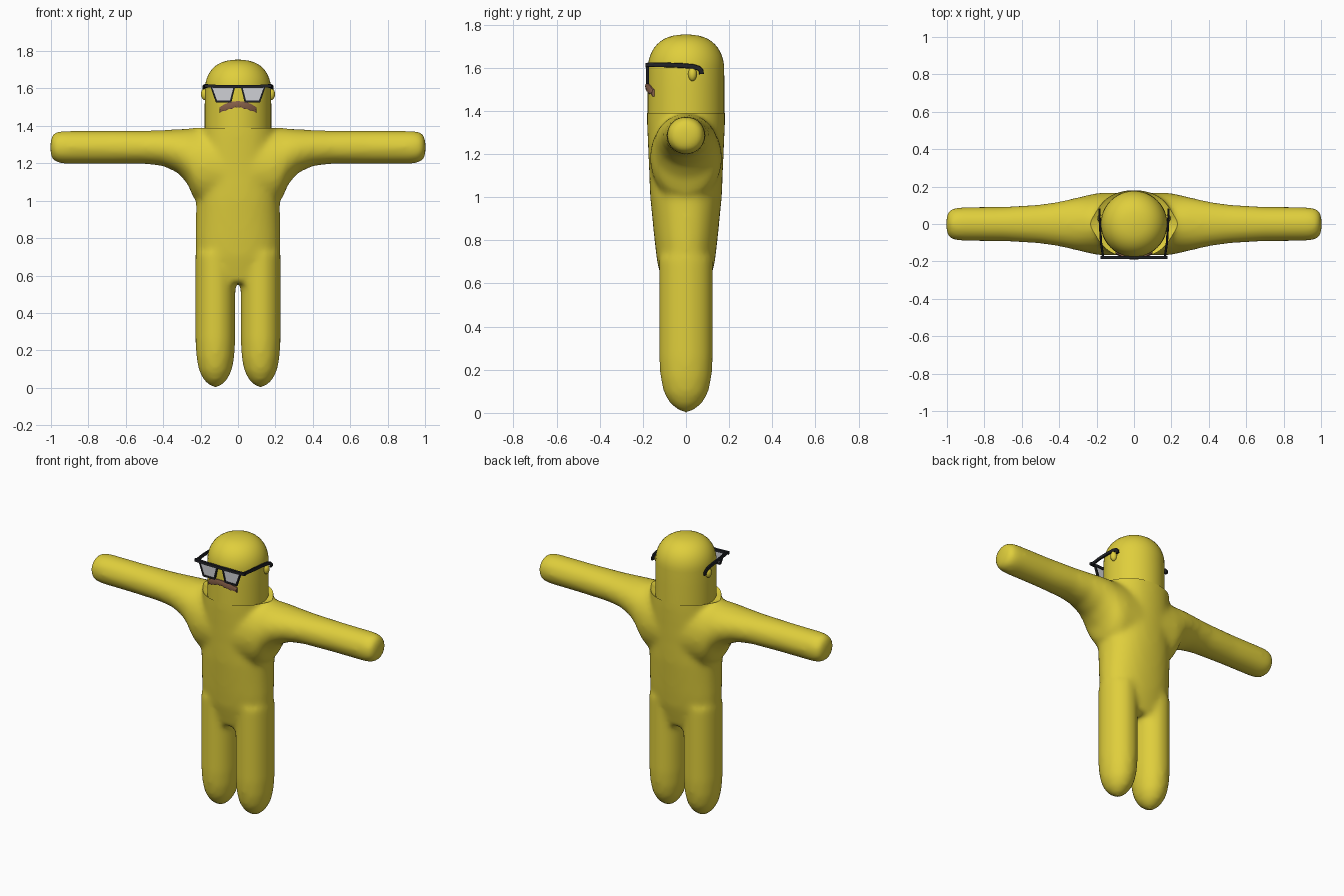
import bpy, bmesh, math
from mathutils import Vector

if "Cube" in bpy.data.objects:
    bpy.data.objects.remove(bpy.data.objects["Cube"])


def material(name, rgb):
    m = bpy.data.materials.new(name)
    m.diffuse_color = (*rgb, 1)
    m.use_nodes = True
    m.node_tree.nodes["Principled BSDF"].inputs["Base Color"].default_value = m.diffuse_color
    return m


YELLOW = material("yellow skin", (0.74, 0.62, 0.045))
BLACK = material("black frame", (0.015, 0.016, 0.02))
LENS = material("pale lens", (0.62, 0.63, 0.66))
BROWN = material("brown hair", (0.24, 0.115, 0.065))


def make(name, bm, mat, angle=None):
    bmesh.ops.recalc_face_normals(bm, faces=bm.faces)
    me = bpy.data.meshes.new(name)
    bm.to_mesh(me)
    bm.free()
    ob = bpy.data.objects.new(name, me)
    bpy.context.collection.objects.link(ob)
    me.materials.append(mat)
    bpy.ops.object.select_all(action='DESELECT')
    bpy.context.view_layer.objects.active = ob
    ob.select_set(True)
    if angle:
        bpy.ops.object.shade_smooth_by_angle(angle=math.radians(angle))
    return ob


def loft(bm, sections, n=40, p=2.0):
    """Closed skin over (centre, half axis u, half axis v) sections."""
    rings = []
    for c, u, v in sections:
        ring = []
        for i in range(n):
            a = 2 * math.pi * i / n
            ca, sa = math.cos(a), math.sin(a)
            ca = math.copysign(abs(ca) ** (2 / p), ca)
            sa = math.copysign(abs(sa) ** (2 / p), sa)
            ring.append(bm.verts.new(Vector(c) + Vector(u) * ca + Vector(v) * sa))
        rings.append(ring)
    for a, b in zip(rings, rings[1:]):
        for i in range(n):
            j = (i + 1) % n
            bm.faces.new((a[i], a[j], b[j], b[i]))
    bm.faces.new(rings[0][::-1])
    bm.faces.new(rings[-1])


def prism(bm, pts, y0, y1):
    """Extrude an x-z outline from y0 to y1."""
    a = [bm.verts.new((x, y0, z)) for x, z in pts]
    b = [bm.verts.new((x, y1, z)) for x, z in pts]
    bm.faces.new(a)
    bm.faces.new(b[::-1])
    for i in range(len(pts)):
        j = (i + 1) % len(pts)
        bm.faces.new((a[i], b[i], b[j], a[j]))


# Body: torso, legs and arms, fused and softened
bm = bmesh.new()
torso = [(0.56, .18, .10), (0.7, .224, .134), (0.8, .227, .146), (1.0, .224, .166),
         (1.2, .215, .175), (1.35, .208, .181), (1.52, .205, .181)]
loft(bm, [((0, 0, z), (rx, 0, 0), (0, ry, 0)) for z, rx, ry in torso], p=2.2)
leg = [(-0.003, .035), (0.012, .3), (0.04, .58), (0.09, .82), (0.16, .95), (0.25, 1), (0.5, 1), (0.72, 1)]
for s in (-1, 1):
    loft(bm, [((s * .121, 0, z), (.107 * k, 0, 0), (0, .125 * k, 0)) for z, k in leg])
arm = [(0, .95, 1.39, .17), (.2, .98, 1.39, .165), (.24, 1.02, 1.388, .157), (.27, 1.09, 1.386, .15),
       (.32, 1.148, 1.382, .138), (.4, 1.185, 1.378, .12), (.5, 1.197, 1.375, .105),
       (.7, 1.198, 1.374, .092), (.94, 1.198, 1.374, .09), (.975, 1.205, 1.367, .083),
       (.995, 1.222, 1.35, .066), (1.003, 1.245, 1.327, .042)]
both = [(-x, a, b, y) for x, a, b, y in arm[:0:-1]] + arm
loft(bm, [((x, 0, (a + b) / 2), (0, y, 0), (0, 0, (b - a) / 2)) for x, a, b, y in both])
body = make("body", bm, YELLOW)
rm = body.modifiers.new("fuse", 'REMESH')
rm.mode = 'VOXEL'
rm.voxel_size = 0.015
sm = body.modifiers.new("soften", 'SMOOTH')
sm.factor = 0.5
sm.iterations = 14
for m in ("fuse", "soften"):
    bpy.ops.object.modifier_apply(modifier=m)

# Collar: flat cut with a shallow recess around the head
bm = bmesh.new()
bm.from_mesh(body.data)
cut = bmesh.ops.bisect_plane(bm, geom=bm.verts[:] + bm.edges[:] + bm.faces[:],
                             plane_co=(0, 0, 1.39), plane_no=(0, 0, 1), clear_outer=True)
rim = [e for e in cut['geom_cut'] if isinstance(e, bmesh.types.BMEdge)]
inner = bmesh.ops.extrude_edge_only(bm, edges=rim)['geom']
for v in [g for g in inner if isinstance(g, bmesh.types.BMVert)]:
    v.co = Vector((v.co.x * .78, v.co.y * .9, 1.37))
bmesh.ops.holes_fill(bm, edges=[g for g in inner if isinstance(g, bmesh.types.BMEdge)], sides=0)
bm.to_mesh(body.data)
bm.free()
bpy.ops.object.shade_smooth_by_angle(angle=math.radians(40))

# Head: upright cylinder with a domed top
bm = bmesh.new()
prof = [(1.36, .178), (1.5, .178), (1.59, .177)]
for i in range(1, 12):
    a = math.pi / 2 * i / 12
    prof.append((1.59 + .163 * math.sin(a) ** .95, .177 * math.cos(a) ** .78))
prof.append((1.754, .012))
loft(bm, [((0, 0, z), (r, 0, 0), (0, r, 0)) for z, r in prof], n=48)
make("head", bm, YELLOW, 40)

# Ears
for s, side in ((-1, "left"), (1, "right")):
    bm = bmesh.new()
    bmesh.ops.create_uvsphere(bm, u_segments=16, v_segments=10, radius=1)
    for v in bm.verts:
        v.co = Vector((s * .178 + v.co.x * .02, .03 + v.co.y * .02, 1.57 + v.co.z * .032))
    make(side + "_ear", bm, YELLOW, 60)

# Glasses: lenses, rims, bar and hooked temples
lens = [(.025, 1.604), (.137, 1.604), (.112, 1.536), (.043, 1.536)]
cx, cz = .08, 1.572
outer = [(cx + (x - cx) * 1.2, cz + (z - cz) * 1.3) for x, z in lens]
for s, side in ((-1, "left"), (1, "right")):
    bm = bmesh.new()
    prism(bm, [(s * x, z) for x, z in lens], -.182, -.176)
    make(side + "_lens", bm, LENS)
    bm = bmesh.new()
    for i in range(4):
        j = (i + 1) % 4
        prism(bm, [(s * x, z) for x, z in (lens[i], lens[j], outer[j], outer[i])], -.186, -.172)
    make(side + "_rim", bm, BLACK)
    path = [(.165, -.178, 1.614), (.176, -.1, 1.613), (.181, -.02, 1.61), (.184, .035, 1.605),
            (.185, .06, 1.597), (.185, .071, 1.585), (.184, .072, 1.57)]
    bm = bmesh.new()
    secs = []
    for i, q in enumerate(path):
        t = Vector(path[min(i + 1, 6)]) - Vector(path[max(i - 1, 0)])
        up = Vector((0, -t.z, t.y)).normalized() * .011
        secs.append(((s * q[0], q[1], q[2]), (.006, 0, 0), up))
    loft(bm, secs, n=8, p=4)
    make(side + "_temple", bm, BLACK)
bm = bmesh.new()
prism(bm, [(-.178, 1.606), (-.178, 1.622), (-.09, 1.619), (.09, 1.619), (.178, 1.622), (.178, 1.606),
           (.09, 1.602), (-.09, 1.602)], -.187, -.172)
make("glasses_bar", bm, BLACK)

# Moustache: drooping strip with a scalloped lower edge, wrapped on the head
bm = bmesh.new()
rows, n = [], 32
for i in range(n + 1):
    t = -1 + 2 * i / n
    x = .1 * t
    top = 1.532 - .034 * abs(t) ** 2.2
    low = 1.497 - .030 * abs(t) ** 1.2 + .006 * abs(math.sin(t * 3 * math.pi))
    yb = -math.sqrt(.178 ** 2 - x * x)
    rows.append([bm.verts.new((x, yb + d, z)) for d, z in
                 ((.01, top), (-.006, top), (-.012, (top + low) / 2), (-.008, low), (.01, low))])
for a, b in zip(rows, rows[1:]):
    for k in range(5):
        bm.faces.new((a[k], a[(k + 1) % 5], b[(k + 1) % 5], b[k]))
bm.faces.new(rows[0])
bm.faces.new(rows[-1][::-1])
make("moustache", bm, BROWN, 35)
